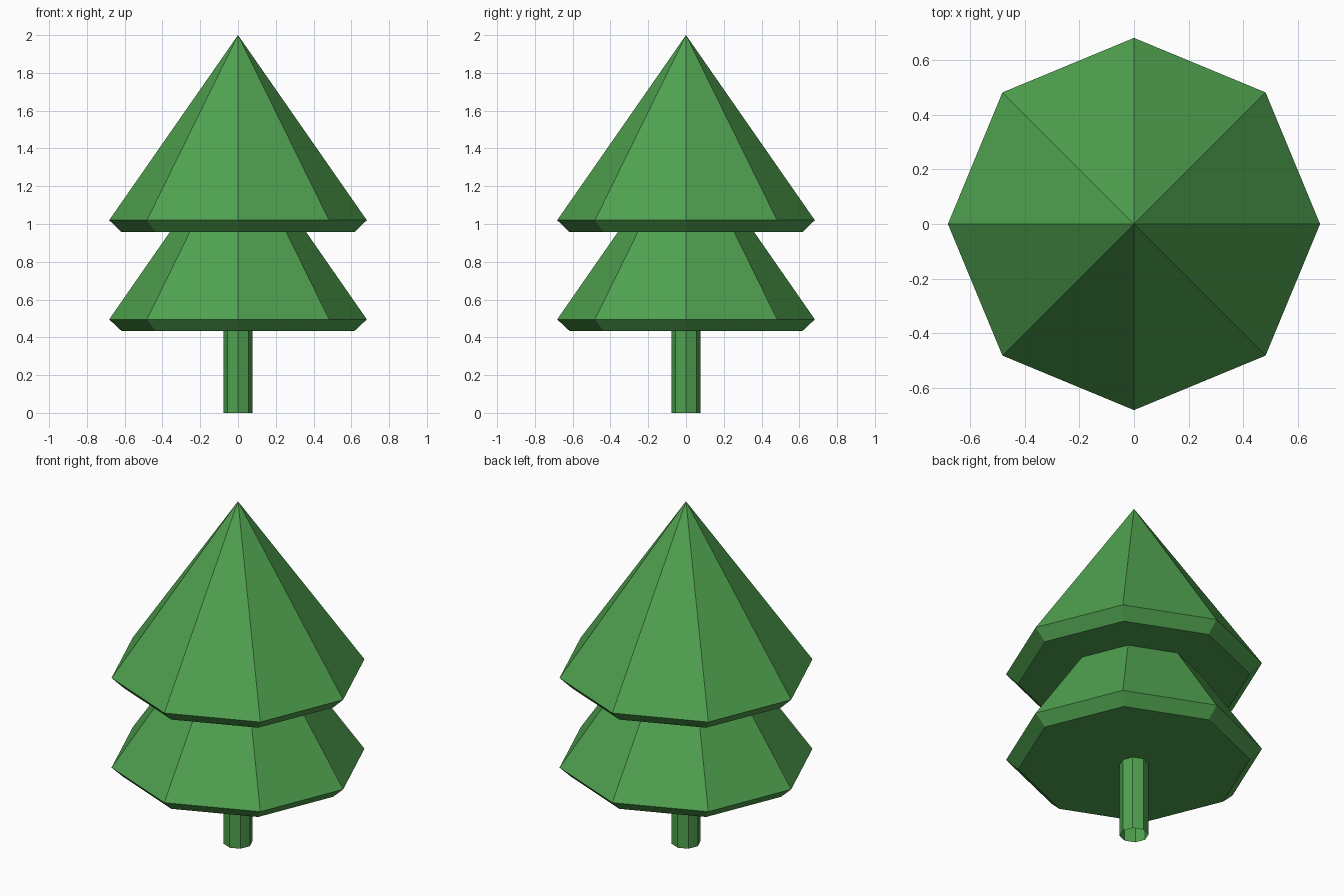
import bpy, bmesh
from math import cos, sin, pi

if "Cube" in bpy.data.objects:
    bpy.data.objects.remove(bpy.data.objects["Cube"])

SIDES = 8
green = bpy.data.materials.new("green")
green.diffuse_color = (0.08, 0.36, 0.08, 1)
green.use_nodes = True
green.node_tree.nodes["Principled BSDF"].inputs["Base Color"].default_value = green.diffuse_color


def lathe(name, profile, cap_bottom=True, cap_top=True):
    """Eight-sided turned shape from (radius, z) points, bottom to top."""
    bm = bmesh.new()
    rings = []
    for r, z in profile:
        if r == 0:
            rings.append([bm.verts.new((0, 0, z))] * SIDES)
        else:
            rings.append([bm.verts.new((r * cos(2 * pi * i / SIDES),
                                        r * sin(2 * pi * i / SIDES), z))
                          for i in range(SIDES)])
    for lo, hi in zip(rings, rings[1:]):
        for i in range(SIDES):
            j = (i + 1) % SIDES
            quad = [lo[i], lo[j], hi[j], hi[i]]
            bm.faces.new(list(dict.fromkeys(quad)))
    if cap_bottom:
        bm.faces.new(rings[0][::-1])
    if cap_top and profile[-1][0] > 0:
        bm.faces.new(rings[-1])
    mesh = bpy.data.meshes.new(name)
    bm.to_mesh(mesh)
    bm.free()
    mesh.materials.append(green)
    obj = bpy.data.objects.new(name, mesh)
    bpy.context.collection.objects.link(obj)
    return obj


# Trunk: thin tube, open at the foot, running up into the foliage
lathe("trunk", [(0.077, 0), (0.077, 0.434)], cap_bottom=False, cap_top=False)

# Lower foliage: chamfered rim, cut off under the upper tier
lathe("lower_foliage", [(0.617, 0.434), (0.682, 0.495), (0.361, 0.957)],
      cap_top=False)

# Upper foliage: same rim, rising to the tip
lathe("upper_foliage", [(0.617, 0.957), (0.682, 1.02), (0, 2.0)])
